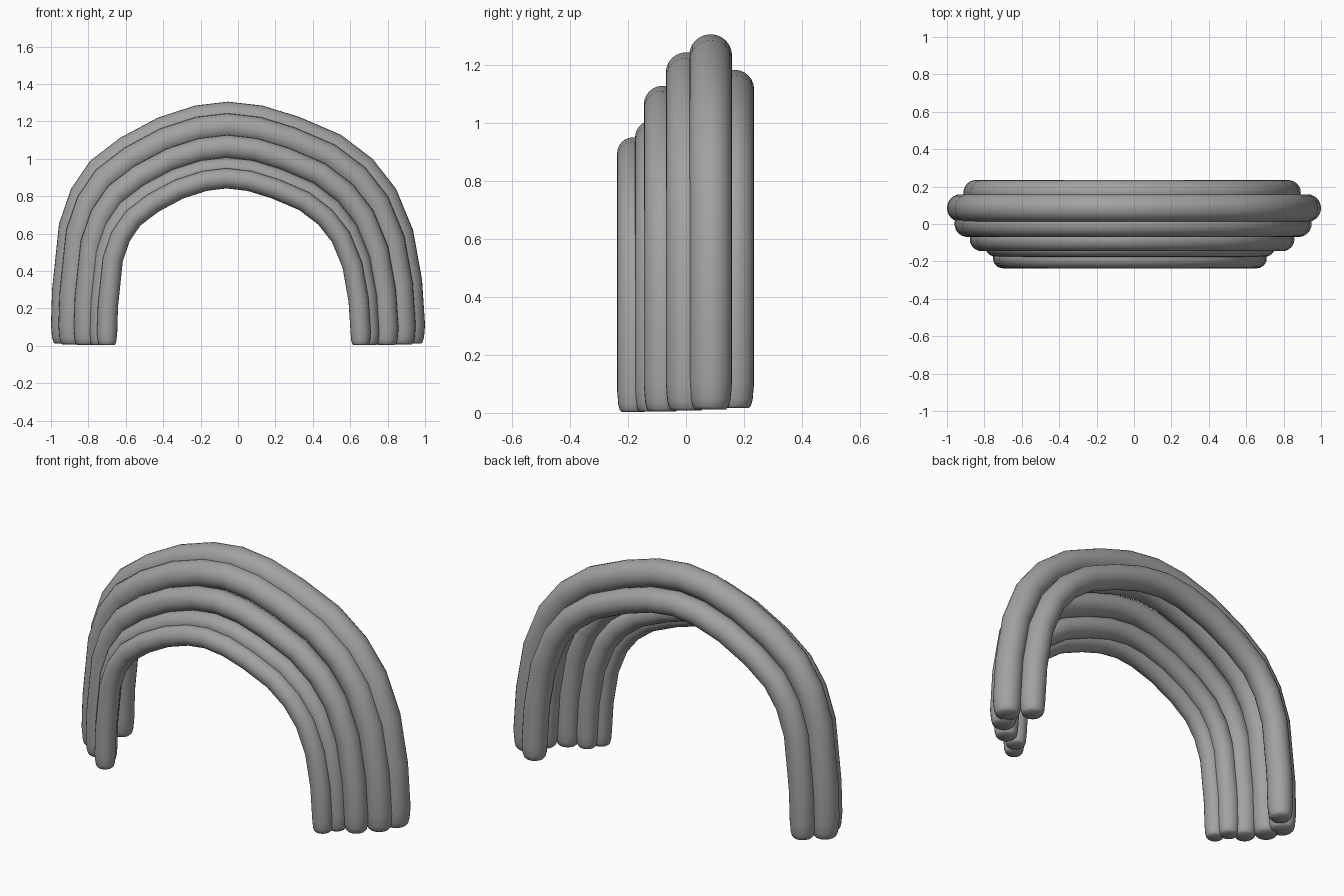
import bpy, bmesh, math
from mathutils import Vector

if "Cube" in bpy.data.objects:
    bpy.data.objects.remove(bpy.data.objects["Cube"])

grey = bpy.data.materials.new("plain grey")
grey.diffuse_color = (0.36, 0.36, 0.36, 1)
grey.use_nodes = True
grey.node_tree.nodes["Principled BSDF"].inputs["Base Color"].default_value = grey.diffuse_color

# outer edge of the largest arch (x, z), left foot to right foot
OUTER = [(-1, 0), (-1, .10), (-.994, .29), (-.957, .64), (-.893, .827), (-.79, .977),
         (-.63, 1.10), (-.43, 1.207), (-.23, 1.272), (-.055, 1.293), (.13, 1.272),
         (.326, 1.212), (.55, 1.116), (.72, .987), (.845, .827), (.936, .607),
         (.984, .34), (1, .10), (1, 0)]
RADIUS = .074
SIDES = 24


def centre_line():
    """Rings of the unit arch as (centre, outward normal, radius)."""
    pts = [Vector((x, 0, z)) for x, z in OUTER]
    rings = []
    for i, p in enumerate(pts):
        a, b = pts[max(i - 1, 0)], pts[min(i + 1, len(pts) - 1)]
        t = (b - a).normalized()
        n = Vector((-t.z, 0, t.x))
        rings.append((p - n * RADIUS, n, RADIUS))
    # rounded feet: narrowing rings down to a small flat end
    first, last = rings[0], rings[-1]
    foot = [(0, .72), (.010, .84), (.035, .93)]
    up = Vector((0, 0, 1))
    left = [(first[0] + up * h, first[1], RADIUS * s) for h, s in foot]
    right = [(last[0] + up * h, last[1], RADIUS * s) for h, s in reversed(foot)]
    return left + rings[1:-1] + right


def arch(name, scale, x, y, z):
    bm = bmesh.new()
    loops = []
    for c, n, r in centre_line():
        loop = []
        for k in range(SIDES):
            a = 2 * math.pi * k / SIDES
            p = c + n * (r * math.cos(a)) + Vector((0, r * math.sin(a), 0))
            loop.append(bm.verts.new(p * scale + Vector((x, y, z))))
        loops.append(loop)
    for a, b in zip(loops, loops[1:]):
        for k in range(SIDES):
            j = (k + 1) % SIDES
            bm.faces.new((a[k], a[j], b[j], b[k]))
    bm.faces.new(loops[0])
    bm.faces.new(loops[-1])
    bmesh.ops.recalc_face_normals(bm, faces=bm.faces)
    me = bpy.data.meshes.new(name)
    bm.to_mesh(me)
    bm.free()
    me.materials.append(grey)
    ob = bpy.data.objects.new(name, me)
    bpy.context.collection.objects.link(ob)
    bpy.ops.object.select_all(action='DESELECT')
    ob.select_set(True)
    bpy.context.view_layer.objects.active = ob
    bpy.ops.object.shade_smooth_by_angle(angle=math.radians(50))


# nested arches from front to back
arch("front_arch", .732, -.022, -.183, .003)
arch("second_arch", .776, -.020, -.118, .004)
arch("third_arch", .868, -.010, -.081, .005)
arch("fourth_arch", .955, -.005, .001, .008)
arch("largest_arch", 1.0, 0, .085, .012)
arch("back_arch", .902, -.010, .168, .016)
